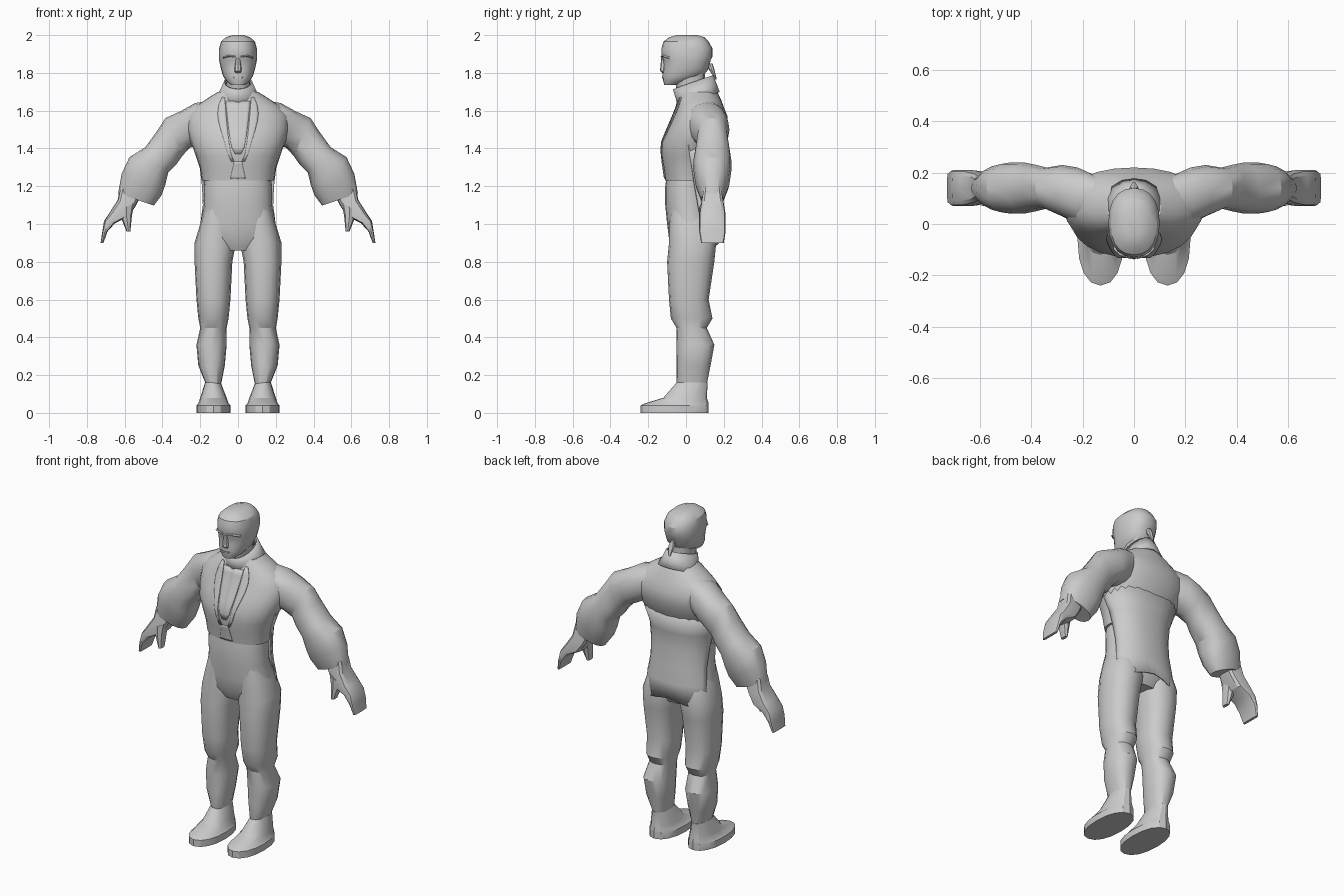
import bpy, bmesh, math
from mathutils import Vector
from mathutils.bvhtree import BVHTree

if "Cube" in bpy.data.objects:
    bpy.data.objects.remove(bpy.data.objects["Cube"])

shade = 0.6
grey = bpy.data.materials.new("plain grey")
grey.use_nodes = True
grey.diffuse_color = (shade, shade, shade, 1)
grey.node_tree.nodes["Principled BSDF"].inputs["Base Color"].default_value = grey.diffuse_color


def finish(name, bm, mirror=False, thick=0):
    bmesh.ops.recalc_face_normals(bm, faces=bm.faces)
    mesh = bpy.data.meshes.new(name)
    bm.to_mesh(mesh)
    bm.free()
    mesh.materials.append(grey)
    part = bpy.data.objects.new(name, mesh)
    bpy.context.collection.objects.link(part)
    if thick:
        solid = part.modifiers.new("thickness", "SOLIDIFY")
        solid.thickness = thick
        solid.offset = 0
    if mirror:
        part.modifiers.new("mirror", "MIRROR")
    bpy.ops.object.select_all(action="DESELECT")
    part.select_set(True)
    bpy.context.view_layer.objects.active = part
    bpy.ops.object.shade_smooth_by_angle(angle=math.radians(28))
    return part


def signed_pow(value, power):
    return math.copysign(abs(value) ** power, value)


def skin(bm, rows, closed):
    for low, high in zip(rows, rows[1:]):
        for i in range(len(low) if closed else len(low) - 1):
            j = (i + 1) % len(low)
            bm.faces.new((low[i], low[j], high[j], high[i]))


def cut(z, half, front, back, x=0):
    """One cross-section: its centre, half width and front-to-back range."""
    return Vector((x, (front + back) / 2, z)), half, (back - front) / 2


def joint(x, z, radius, depth, y=.14):
    """A cross-section of the arm, which mostly stays in one plane."""
    return cut(z, radius, y - depth, y + depth, x)


def loft(name, sections, sides=16, square=2.3, mirror=False, lean=(0, 0), tilt=0, thick=0):
    """Join cross-sections; lean turns them evenly in degrees from start to end."""
    bm = bmesh.new()
    rows = []
    for k, (centre, half, depth) in enumerate(sections):
        turn = math.radians(lean[0] + (lean[1] - lean[0]) * k / (len(sections) - 1))
        across = Vector((math.cos(turn), 0, math.sin(turn))) * half
        along = Vector((0, 1, tilt)) * depth
        ring = []
        for i in range(sides):
            t = math.tau * i / sides
            c = signed_pow(math.cos(t), 2 / square)
            s = signed_pow(math.sin(t), 2 / square)
            ring.append(bm.verts.new(centre + across * c + along * s))
        rows.append(ring)
    skin(bm, rows, True)
    if not thick:
        bm.faces.new(rows[0])
        bm.faces.new(rows[-1])
    return finish(name, bm, mirror, thick)


# Jacket body, hips, collar and neck
jacket = loft("jacket_body", [
    cut(z=1.23, half=.19, front=-.11, back=.13),
    cut(z=1.3, half=.2, front=-.12, back=.14),
    cut(z=1.36, half=.22, front=-.13, back=.16),
    cut(z=1.43, half=.25, front=-.13, back=.19),
    cut(z=1.5, half=.27, front=-.1, back=.22),
    cut(z=1.57, half=.27, front=-.07, back=.22),
    cut(z=1.62, half=.23, front=-.05, back=.2),
    cut(z=1.66, half=.17, front=-.04, back=.185),
    cut(z=1.7, half=.105, front=-.03, back=.165)], sides=24, square=2.2)
loft("hips", [
    cut(z=1.27, half=.17, front=-.1, back=.11),
    cut(z=1.2, half=.18, front=-.11, back=.12),
    cut(z=1.1, half=.18, front=-.11, back=.13),
    cut(z=1, half=.2, front=-.1, back=.15),
    cut(z=.92, half=.21, front=-.09, back=.15),
    cut(z=.86, half=.12, front=-.06, back=.12)], sides=20)
loft("collar", [
    cut(z=1.66, half=.12, front=-.04, back=.175),
    cut(z=1.7, half=.095, front=-.05, back=.16),
    cut(z=1.75, half=.072, front=-.065, back=.14)], square=2, tilt=.35, thick=.008)
loft("neck", [
    cut(z=1.6, half=.06, front=-.02, back=.12),
    cut(z=1.7, half=.06, front=-.05, back=.1),
    cut(z=1.8, half=.07, front=-.06, back=.1)])

# Trouser legs and boots
loft("leg", [
    cut(z=1.1, half=.07, front=-.08, back=.1, x=.1),
    cut(z=1, half=.09, front=-.09, back=.14, x=.11),
    cut(z=.9, half=.11, front=-.09, back=.16, x=.12),
    cut(z=.8, half=.1, front=-.1, back=.15, x=.13),
    cut(z=.6, half=.09, front=-.09, back=.12, x=.13),
    cut(z=.5, half=.08, front=-.08, back=.14, x=.13),
    cut(z=.45, half=.07, front=-.05, back=.11, x=.13),
    cut(z=.36, half=.08, front=-.05, back=.15, x=.14),
    cut(z=.25, half=.07, front=-.05, back=.13, x=.14),
    cut(z=.15, half=.04, front=-.05, back=.11, x=.13),
    cut(z=.08, half=.04, front=-.03, back=.1, x=.13)], mirror=True)
loft("boot", [
    cut(z=0, half=.09, front=-.24, back=.12, x=.13),
    cut(z=.04, half=.09, front=-.24, back=.12, x=.13),
    cut(z=.05, half=.08, front=-.22, back=.12, x=.13),
    cut(z=.08, half=.07, front=-.12, back=.11, x=.13),
    cut(z=.16, half=.042, front=-.05, back=.115, x=.133)], square=2.2, mirror=True)

# Sleeves, hands and thumbs
loft("sleeve", [
    joint(x=.13, z=1.56, radius=.1, depth=.08, y=.1),
    joint(x=.22, z=1.53, radius=.11, depth=.11, y=.11),
    joint(x=.28, z=1.5, radius=.1, depth=.1, y=.13),
    joint(x=.34, z=1.46, radius=.11, depth=.08),
    joint(x=.38, z=1.4, radius=.1, depth=.09),
    joint(x=.43, z=1.34, radius=.09, depth=.1),
    joint(x=.48, z=1.28, radius=.12, depth=.1),
    joint(x=.51, z=1.21, radius=.12, depth=.09),
    joint(x=.54, z=1.13, radius=.1, depth=.06)], mirror=True, lean=(95, 19))
loft("hand", [
    joint(x=.57, z=1.17, radius=.06, depth=.05),
    joint(x=.59, z=1.11, radius=.05, depth=.06),
    joint(x=.63, z=1.05, radius=.05, depth=.07),
    joint(x=.68, z=1.01, radius=.03, depth=.07),
    joint(x=.705, z=.96, radius=.013, depth=.07),
    joint(x=.72, z=.9, radius=.008, depth=.06)], sides=12, square=4, mirror=True, lean=(25, 0))
loft("thumb", [
    cut(z=1.09, half=.05, front=.07, back=.16, x=.59),
    cut(z=1.04, half=.03, front=.07, back=.14, x=.59),
    cut(z=.96, half=.01, front=.07, back=.12, x=.58)], sides=8, mirror=True, lean=(-30, 0))

# Head with jaw, brow and crown
loft("head", [
    cut(z=1.735, half=.035, front=-.115, back=-.05),
    cut(z=1.755, half=.06, front=-.12, back=.01),
    cut(z=1.785, half=.08, front=-.125, back=.09),
    cut(z=1.82, half=.09, front=-.12, back=.12),
    cut(z=1.865, half=.1, front=-.12, back=.13),
    cut(z=1.885, half=.1, front=-.13, back=.14),
    cut(z=1.93, half=.1, front=-.13, back=.14),
    cut(z=1.965, half=.09, front=-.12, back=.12),
    cut(z=1.988, half=.065, front=-.09, back=.1),
    cut(z=2, half=.03, front=-.05, back=.06)], sides=20)
loft("nose", [
    cut(z=1.8, half=.016, front=-.125, back=-.1),
    cut(z=1.81, half=.02, front=-.138, back=-.1),
    cut(z=1.89, half=.01, front=-.13, back=-.1)], sides=8)
loft("brow", [
    cut(z=1.885, half=.006, front=-.136, back=-.1, x=.012),
    cut(z=1.89, half=.006, front=-.128, back=-.09, x=.05),
    cut(z=1.88, half=.005, front=-.1, back=-.06, x=.08)], sides=8, mirror=True, lean=(90, 90))
loft("mouth", [
    cut(z=1.77, half=.025, front=-.128, back=-.11),
    cut(z=1.78, half=.03, front=-.128, back=-.11)], sides=8)
loft("ponytail", [
    cut(z=1.85, half=.01, front=.11, back=.14),
    cut(z=1.82, half=.02, front=.12, back=.15),
    cut(z=1.765, half=.006, front=.155, back=.163)], sides=8)

# Coat tail on the back, narrowing downwards, with a hem that rises in the middle
bm = bmesh.new()
rows = []
arc = 14
for k, (z, width, depth) in enumerate([(1.42, .24, .17), (1.3, .2, .14), (1.2, .19, .14),
                                       (1.1, .19, .15), (1, .21, .16), (.91, .22, .165)]):
    row = []
    slit = .1 * k
    for i in range(arc + 1):
        t = slit + (math.pi - 2 * slit) * i / arc
        drop = .05 * abs(1 - 2 * i / arc) if z < 1 else 0
        x = width * signed_pow(math.cos(t), .85)
        y = .01 + depth * signed_pow(math.sin(t), .85)
        row.append(bm.verts.new((x, y, z - drop)))
    rows.append(row)
skin(bm, rows, False)
finish("coat_tail", bm, thick=.008)

# Front plates laid on the chest
chest = BVHTree.FromPolygons([v.co for v in jacket.data.vertices],
                             [p.vertices[:] for p in jacket.data.polygons])


def plate(name, bottom, top, inner, outer, lift, steps=8, columns=4):
    """Thin strip between two edge rules, dropped onto the jacket."""
    bm = bmesh.new()
    rows = []
    for k in range(steps + 1):
        rise = k / steps
        z = bottom + (top - bottom) * rise
        row = []
        for c in range(columns + 1):
            x = inner(rise) + (outer(rise) - inner(rise)) * c / columns
            hit = chest.ray_cast(Vector((x, -1, z)), Vector((0, 1, 0)))[0]
            row.append(bm.verts.new((x, hit.y - lift, z)))
        rows.append(row)
    skin(bm, rows, False)
    finish(name, bm, mirror=True, thick=.006)


def lapel_inner(rise):
    return .02 + .05 * rise ** .5


def lapel_outer(rise):
    return lapel_inner(rise) + .015 + .03 * math.sin(math.pi * rise ** 2)


plate("shirt_front", 1.37, 1.65, lambda rise: 0, lambda rise: .015 + .05 * rise ** .5, lift=.002)
plate("lapel", 1.33, 1.67, lapel_inner, lapel_outer, lift=.003)
plate("waistcoat_front", 1.24, 1.33, lambda rise: 0, lambda rise: .04 - .02 * rise, lift=.002)
